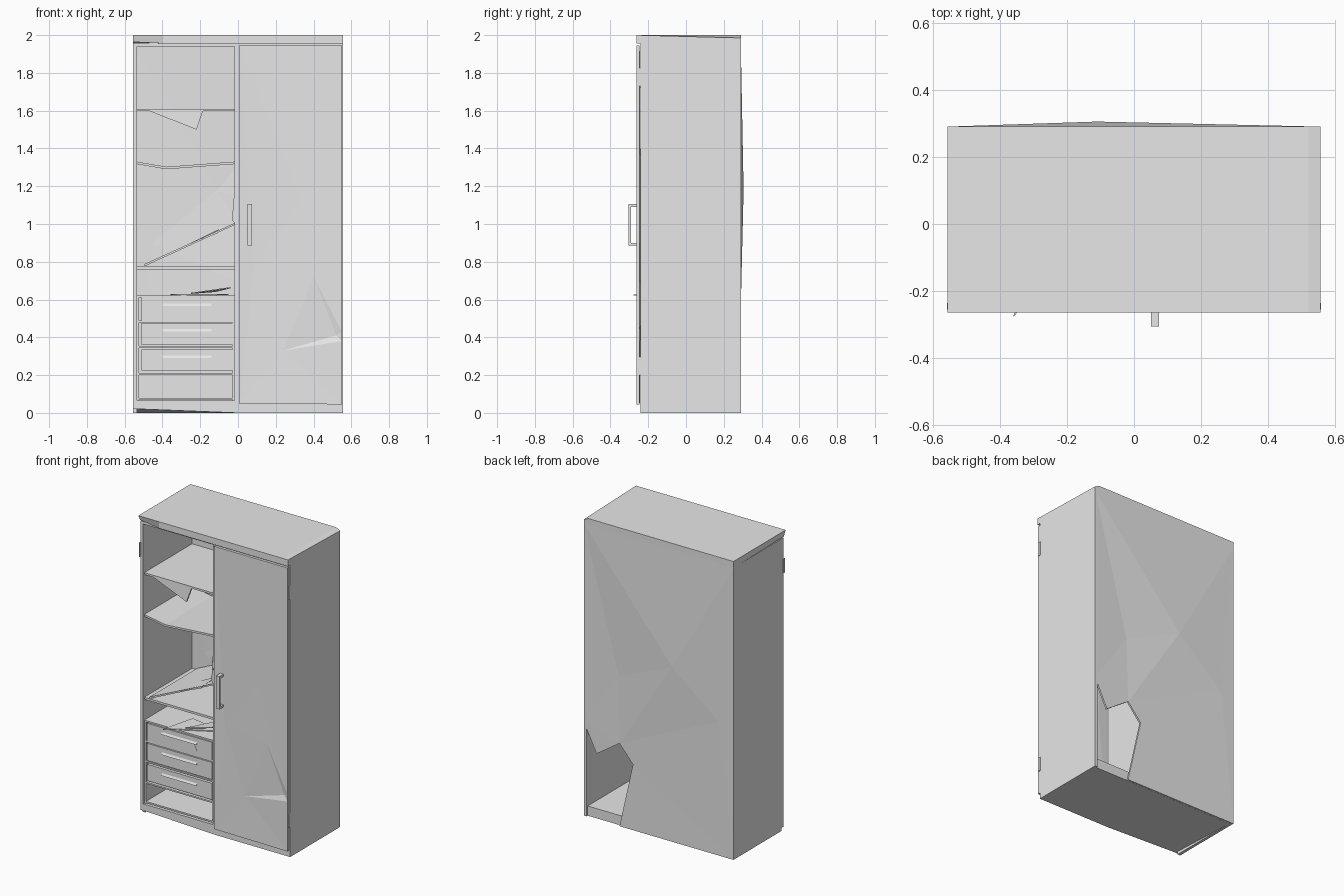
import bpy, bmesh
from mathutils import Vector
from mathutils.geometry import delaunay_2d_cdt

if "Cube" in bpy.data.objects:
    bpy.data.objects.remove(bpy.data.objects["Cube"])

grey = bpy.data.materials.new("plain_grey")
grey.use_nodes = True
grey.diffuse_color = (0.8, 0.8, 0.8, 1)
grey.node_tree.nodes["Principled BSDF"].inputs["Base Color"].default_value = grey.diffuse_color

W, FRONT, BACK = 0.555, -0.24, 0.29      # half width, carcass front, back face
INNER = W - 0.02                         # inside face of the side walls
LIP = -0.263                             # front of the top board and door


def finish(name, bm):
    bmesh.ops.recalc_face_normals(bm, faces=bm.faces)
    mesh = bpy.data.meshes.new(name)
    bm.to_mesh(mesh)
    bm.free()
    mesh.materials.append(grey)
    obj = bpy.data.objects.new(name, mesh)
    bpy.context.collection.objects.link(obj)
    return obj


def box_mesh(x, y, z):
    bm = bmesh.new()
    bmesh.ops.create_cube(bm, size=1)
    for v in bm.verts:
        v.co = [lo + (c + 0.5) * (hi - lo) for c, (lo, hi) in zip(v.co, (x, y, z))]
    return bm


def box(name, x, y, z):
    return finish(name, box_mesh(x, y, z))


def thicken(name, bm, offset):
    """Give an open sheet a thickness along the offset."""
    new = bmesh.ops.extrude_face_region(bm, geom=bm.faces[:], use_keep_orig=True)["geom"]
    moved = [v for v in new if isinstance(v, bmesh.types.BMVert)]
    bmesh.ops.translate(bm, vec=offset, verts=moved)
    return finish(name, bm)


def prism(name, points, offset):
    bm = bmesh.new()
    bm.faces.new([bm.verts.new(p) for p in points])
    return thicken(name, bm, offset)


def dented_panel(name, outline, dents, y, offset):
    """Upright panel: outline of (x, z), dents of (x, z, depth along y)."""
    flat = [Vector(p) for p in outline] + [Vector(d[:2]) for d in dents]
    depth = [0] * len(outline) + [d[2] for d in dents]
    verts, _, faces, origin, _, _ = delaunay_2d_cdt(
        flat, [], [list(range(len(outline)))], 1, 1e-5)
    bm = bmesh.new()
    vs = [bm.verts.new((p.x, y + (depth[o[0]] if o else 0), p.y))
          for p, o in zip(verts, origin)]
    for f in faces:
        bm.faces.new([vs[i] for i in f])
    return thicken(name, bm, offset)


# Carcass: side walls, divider, top rail
for side, s in (("left", 1), ("right", -1)):
    box(side + "_wall", sorted((s * W, s * INNER)), (FRONT, BACK), (0.02, 1.957))
box("divider", (-0.018, 0.004), (FRONT, 0.27), (0.06, 1.95))
box("top_rail", (-INNER, INNER), (FRONT, 0.27), (1.94, 1.957))

# Base with its front right corner chipped upward
bm = box_mesh((-W, W), (FRONT, 0.277), (0, 0.065))
bmesh.ops.bisect_plane(bm, geom=bm.verts[:] + bm.edges[:] + bm.faces[:],
                       plane_co=(0, 0, 0), plane_no=(1, 0, 0))
for v in bm.verts:
    if v.co.x < -0.5 and v.co.y < 0 and v.co.z < 0.01:
        v.co.z = 0.022
finish("base", bm)
for side, s in (("left", 1), ("right", -1)):
    box(side + "_foot", sorted((s * W, s * INNER)), (FRONT + 0.02, BACK), (0, 0.03))

# Top board with a battered front corner and a sunken back corner
bm = box_mesh((-W, W), (LIP, BACK), (1.956, 2))
for x in (-0.4, 0.52):
    bmesh.ops.bisect_plane(bm, geom=bm.verts[:] + bm.edges[:] + bm.faces[:],
                           plane_co=(x, 0, 0), plane_no=(1, 0, 0))
for v in bm.verts:
    if v.co.x < -0.5 and v.co.y < 0 and v.co.z < 1.98:
        v.co += Vector((0, 0.02, 0.008))
    if v.co.x > 0.54 and v.co.y > 0 and v.co.z > 1.98:
        v.co.z = 1.985
finish("top_board", bm)

# Bulged back panel with a broken hole in the lower corner
dented_panel(
    "back_panel",
    [(-W, 0), (0.29, 0), (0.19, 0.44), (0.29, 0.555), (0.46, 0.44), (W, 0.63),
     (W, 1.957), (0.01, 1.957), (-W, 1.957)],
    [(-0.11, 1.18, 0.015), (0.3, 1.0, -0.006), (-0.45, 0.9, 0.003)],
    BACK, (0, -0.012, 0))

# Closed door, slightly dented, with its handle
dented_panel(
    "door",
    [(0.006, 0.05), (0.55, 0.045), (0.55, 0.38), (0.55, 0.43), (0.55, 1.945),
     (0.15, 1.945), (0.006, 1.945)],
    [(0.335, 1.12, 0.004), (0.085, 0.77, 0.006), (0.24, 0.33, 0.005),
     (0.52, 0.41, 0.012), (0.4, 0.72, 0.002)],
    LIP, (0, 0.018, 0))
box("handle_grip", (0.05, 0.075), (-0.305, -0.29), (0.885, 1.105))
for z in (0.885, 1.09):
    box("handle_mount", (0.05, 0.075), (-0.292, LIP + 0.002), (z, z + 0.015))

# Hinges
for x, z in ((W - 0.003, 1.73), (W - 0.003, 0.2), (-W - 0.002, 1.72)):
    box("hinge", (x, x + 0.005), (-0.255, -0.235), (z, z + 0.095))

# Shelves
DEPTH = Vector((0, 0.5, 0))
L, R, F = -INNER, -0.018, -0.228
box("top_shelf", (L, R), (F, 0.278), (1.597, 1.61))
prism("hanging_shelf_piece",
      [(-0.5, F, 1.61), (-0.22, F - 0.005, 1.5), (-0.185, F, 1.6)], (0, 0.012, 0))
sag = [(L, 1.33), (-0.38, 1.303), (R, 1.33)]
prism("sagging_shelf",
      [(x, F, z) for x, z in sag] + [(x, F, z - 0.013) for x, z in reversed(sag)], DEPTH)
box("lower_shelf", (L, R), (F, 0.278), (0.76, 0.775))
prism("fallen_shelf",
      [(-0.495, F, 0.776), (R, F, 0.995), (R, F, 1.005), (-0.495, F, 0.788)], DEPTH)
prism("fallen_shelf_splinter",
      [(-0.26, F - 0.006, 0.89), (-0.11, F - 0.006, 0.95), (-0.1, F - 0.006, 0.968)],
      (0, 0.15, 0.005))

# Drawer unit: boards between the drawers and an empty lowest bay
for z in (0.07, 0.2, 0.343, 0.478, 0.612):
    box("drawer_board", (L, R), (F, 0.278), (z, z + 0.01))
for x in (L, R - 0.01):
    box("drawer_unit_side", (x, x + 0.012), (F, 0.278), (0.065, 0.615))
for z0, z1 in ((0.225, 0.335), (0.36, 0.475), (0.49, 0.61)):
    box("drawer", (-0.51, -0.03), (F - 0.006, 0.2), (z0, z1))
    z, y = z1 - 0.03, F - 0.006
    # Sloped finger pull
    prism("drawer_pull", [(-0.4, y, z), (-0.4, y - 0.008, z - 0.014), (-0.4, y, z - 0.014)],
          (0.26, 0, 0))

# Splinters on top of the drawers, on their fronts and on the divider
prism("loose_splinter",
      [(-0.36, -0.278, 0.622), (-0.345, -0.26, 0.622), (-0.05, -0.1, 0.623),
       (-0.3, -0.05, 0.623)], (0, 0, 0.006))
prism("long_splinter",
      [(-0.25, -0.2, 0.63), (-0.04, -0.12, 0.66), (-0.12, 0, 0.64)], (0, 0, 0.006))
for x, z in ((-0.44, 0.36), (-0.14, 0.52)):
    s = 0.03 if x < -0.3 else -0.02
    prism("drawer_crack",
          [(x, F - 0.007, z), (x + s, F - 0.007, z), (x + s, F - 0.007, z + 0.05)],
          (0, 0.004, 0))
prism("divider_splinter",
      [(-0.018, -0.245, 1.19), (-0.032, -0.235, 1.02), (-0.012, -0.235, 1.0)], (0, 0.015, 0))
